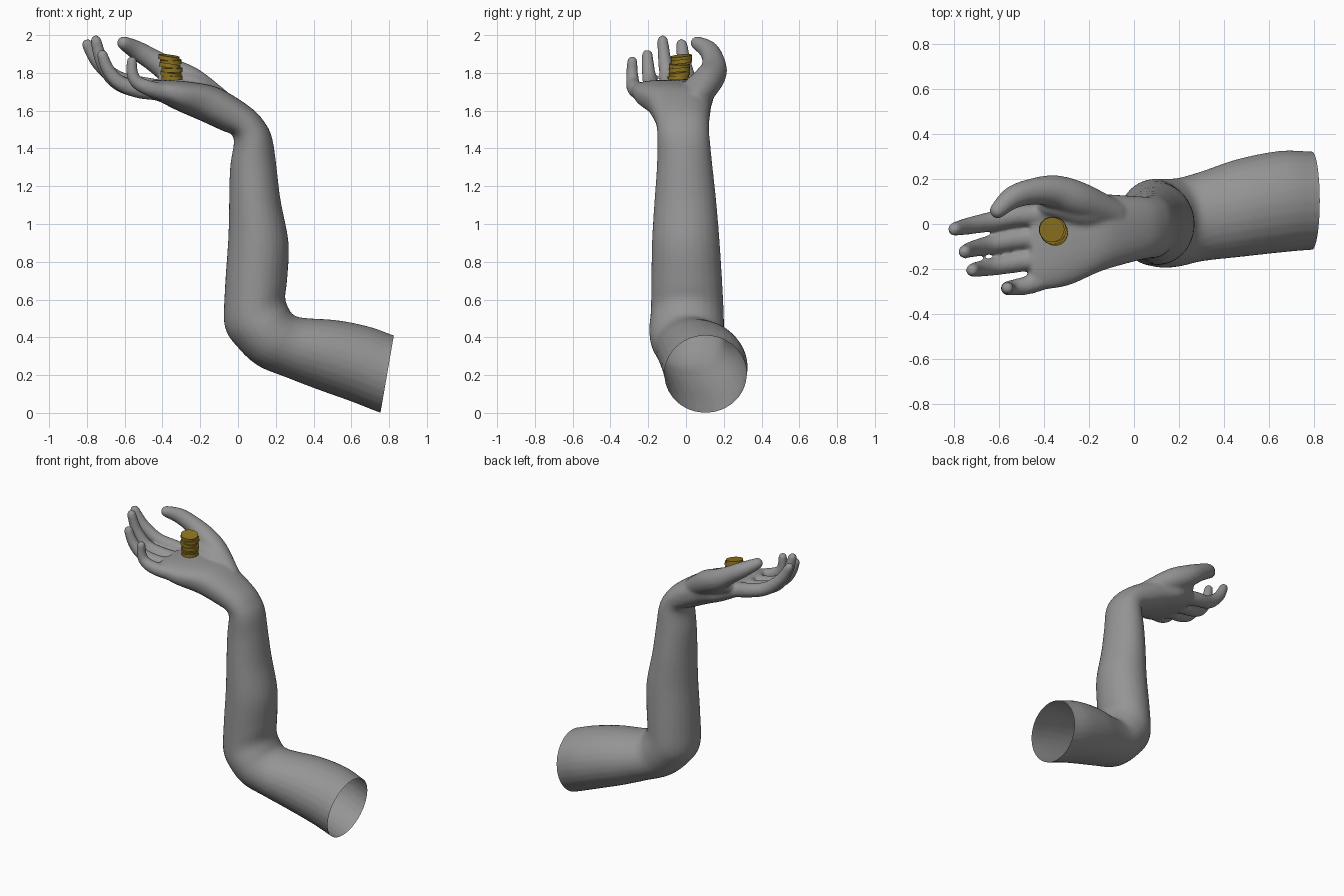
import bpy, bmesh, math, random
from mathutils import Vector

if "Cube" in bpy.data.objects:
    bpy.data.objects.remove(bpy.data.objects["Cube"])

SIDES = 28


def spline(rows, steps=5):
    """Catmull-Rom interpolation through rows of numbers."""
    out = []
    for i in range(len(rows) - 1):
        p0, p1, p2 = rows[max(i - 1, 0)], rows[i], rows[i + 1]
        p3 = rows[min(i + 2, len(rows) - 1)]
        for s in range(steps):
            t = s / steps
            out.append([0.5 * (2 * b + (c - a) * t + (2 * a - 5 * b + 4 * c - d) * t * t
                               + (3 * b - a - 3 * c + d) * t ** 3)
                        for a, b, c, d in zip(p0, p1, p2, p3)])
    out.append(list(rows[-1]))
    return out


def loft(bm, rings):
    """Skin closed rings and cap both ends."""
    loops = [[bm.verts.new(p) for p in ring] for ring in rings]
    for a, b in zip(loops, loops[1:]):
        for i in range(len(a)):
            j = (i + 1) % len(a)
            bm.faces.new((a[i], a[j], b[j], b[i]))
    bm.faces.new(loops[0][::-1])
    bm.faces.new(loops[-1])


def power(v, n):
    return math.copysign(abs(v) ** (2 / n), v)


def section(x1, z1, x2, z2, y0, y1, n):
    """Rounded section between two outline points, spanning y0..y1."""
    a, b = Vector((x1, 0, z1)), Vector((x2, 0, z2))
    mid = (a + b) / 2 + Vector((0, (y0 + y1) / 2, 0))
    u, v = (b - a) / 2, Vector((0, (y1 - y0) / 2, 0))
    return [mid + u * power(math.cos(k), n) + v * power(math.sin(k), n)
            for k in (2 * math.pi * i / SIDES for i in range(SIDES))]


def finger(bm, rows):
    """Tapered tube with a domed tip."""
    rows = spline(rows)
    pts = [Vector(r[:3]) for r in rows]
    rad = [r[3] + .002 for r in rows]
    tip, r = pts[-1], rad[-1]
    d = (pts[-1] - pts[-2]).normalized()
    for deg in (25, 50, 75):
        k = math.radians(deg)
        pts.append(tip + d * r * math.sin(k))
        rad.append(r * math.cos(k))
    rings = []
    for i, p in enumerate(pts):
        t = (pts[min(i + 1, len(pts) - 1)] - pts[max(i - 1, 0)]).normalized()
        u = Vector((0, 1, 0))
        u = (u - t * u.dot(t)).normalized()
        v = t.cross(u)
        rings.append([p + (u * math.cos(k) + v * math.sin(k)) * rad[i]
                      for k in (2 * math.pi * j / 20 for j in range(20))])
    loft(bm, rings)


def paint(obj, name, rgb):
    mat = bpy.data.materials.get(name) or bpy.data.materials.new(name)
    mat.diffuse_color = (*rgb, 1)
    mat.use_nodes = True
    mat.node_tree.nodes["Principled BSDF"].inputs["Base Color"].default_value = mat.diffuse_color
    obj.data.materials.append(mat)


bm = bmesh.new()

# Upper arm, forearm and palm: outline pair, y range, squareness
ARM = [
    (.86, -.03, .93, .375, -.115, .32, 2),
    (.755, .0, .825, .41, -.115, .322, 2),
    (.60, .06, .70, .455, -.127, .325, 2),
    (.405, .13, .53, .49, -.147, .29, 2),
    (.25, .19, .36, .502, -.165, .235, 2),
    (.105, .25, .30, .515, -.188, .205, 2),
    (0, .345, .27, .55, -.195, .202, 2),
    (-.07, .455, .25, .61, -.187, .20, 2),
    (-.07, .65, .26, .70, -.184, .193, 2),
    (-.052, .92, .268, .90, -.18, .178, 2),
    (-.047, 1.12, .225, 1.13, -.167, .16, 2),
    (-.042, 1.30, .202, 1.32, -.154, .14, 2),
    (-.022, 1.43, .182, 1.45, -.152, .127, 2.1),
    (-.035, 1.475, .147, 1.53, -.154, .122, 2.2),
    (-.085, 1.495, .07, 1.615, -.167, .125, 2.3),
    (-.205, 1.55, -.10, 1.72, -.21, .135, 2.4),
    (-.32, 1.60, -.25, 1.752, -.27, .145, 2.5),
    (-.41, 1.645, -.37, 1.762, -.29, .11, 2.6),
    (-.47, 1.67, -.455, 1.762, -.288, .085, 2.4),
]
loft(bm, [section(*row) for row in spline(ARM)])

# Index, middle, ring, little finger and thumb: x, y, z, radius
finger(bm, [(-.36, .04, 1.705, .05), (-.52, .035, 1.735, .046), (-.64, .01, 1.77, .042),
            (-.74, -.01, 1.855, .036), (-.797, -.023, 1.95, .029)])
finger(bm, [(-.36, -.05, 1.70, .05), (-.53, -.07, 1.715, .046), (-.65, -.095, 1.76, .04),
            (-.72, -.112, 1.86, .034), (-.752, -.124, 1.97, .028)])
finger(bm, [(-.36, -.14, 1.70, .048), (-.52, -.17, 1.71, .044), (-.63, -.19, 1.75, .038),
            (-.69, -.2, 1.82, .033), (-.718, -.205, 1.895, .028)])
finger(bm, [(-.34, -.22, 1.685, .045), (-.46, -.268, 1.715, .041), (-.535, -.282, 1.75, .034),
            (-.56, -.285, 1.80, .03), (-.562, -.285, 1.862, .026)])
finger(bm, [(-.08, .04, 1.64, .06), (-.24, .105, 1.745, .078), (-.35, .144, 1.805, .071),
            (-.45, .144, 1.868, .057), (-.54, .117, 1.922, .049), (-.605, .06, 1.958, .035)])
# Ball of the thumb and web towards the index finger
finger(bm, [(-.10, .05, 1.64, .07), (-.22, .065, 1.70, .085), (-.32, .085, 1.74, .07),
            (-.38, .085, 1.75, .05)])
bmesh.ops.recalc_face_normals(bm, faces=bm.faces)
mesh = bpy.data.meshes.new("arm")
bm.to_mesh(mesh)
bm.free()
arm = bpy.data.objects.new("arm", mesh)
bpy.context.collection.objects.link(arm)

# Fuse the parts into one smooth skin
remesh = arm.modifiers.new("fuse", 'REMESH')
remesh.mode = 'VOXEL'
remesh.voxel_size = 0.009
smooth = arm.modifiers.new("soften", 'SMOOTH')
smooth.factor = 0.5
smooth.iterations = 12
skin = bpy.data.meshes.new_from_object(arm.evaluated_get(bpy.context.evaluated_depsgraph_get()))
arm.modifiers.clear()
arm.data = skin

# Cut the upper arm off so the end is open
bm = bmesh.new()
bm.from_mesh(skin)
bmesh.ops.bisect_plane(bm, geom=bm.verts[:] + bm.edges[:] + bm.faces[:],
                       plane_co=(.79, .1, .2075), plane_no=(.405, 0, -.07), clear_outer=True)
bm.to_mesh(skin)
bm.free()
skin.shade_smooth()
skin.materials.clear()
paint(arm, "dark_grey", (.3, .3, .3))

# Stack of coins on the palm
random.seed(4)
for i in range(6):
    bpy.ops.mesh.primitive_cylinder_add(
        vertices=24, radius=.056, depth=.022,
        location=(-.346 - .0035 * i + random.uniform(-.006, .006),
                  -.036 + .002 * i + random.uniform(-.006, .006), 1.773 + .0215 * i),
        rotation=(random.uniform(-.05, .16), random.uniform(-.05, .16), 0))
    coin = bpy.context.object
    coin.name = f"coin_{i + 1}"
    paint(coin, "dark_gold", (.28, .18, .015))
    bpy.ops.object.shade_smooth_by_angle()
